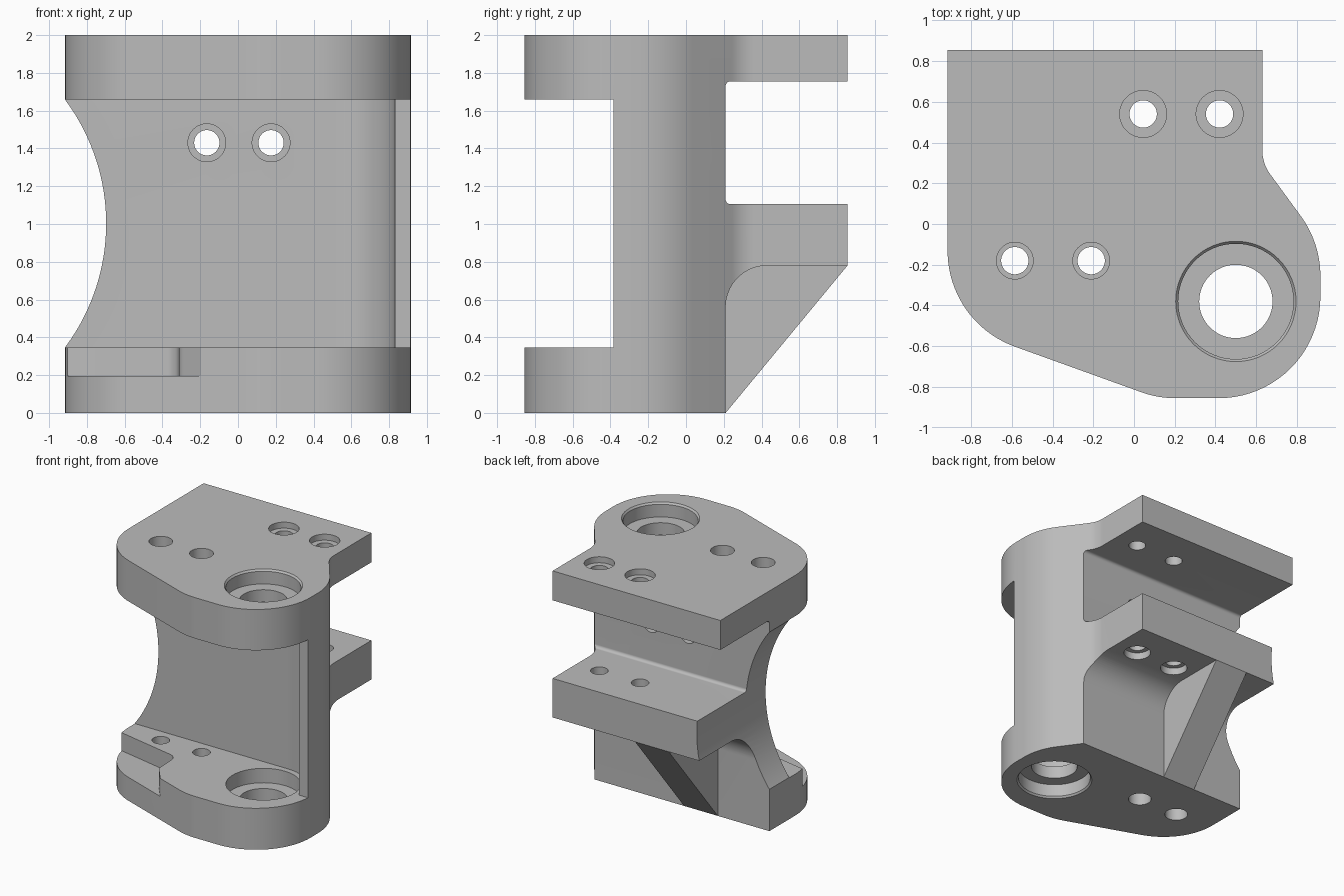
import bpy, bmesh, math
from mathutils import Vector

if "Cube" in bpy.data.objects:
    bpy.data.objects.remove(bpy.data.objects["Cube"], do_unlink=True)

metal = bpy.data.materials.new("plain_grey_metal")
metal.use_nodes = True
GREY = (0.5, 0.5, 0.5, 1)
metal.diffuse_color = GREY
metal.node_tree.nodes["Principled BSDF"].inputs["Base Color"].default_value = GREY


def rounded(points, steps=20):
    """Turn (a, b, radius) corners into a filleted 2D loop."""
    loop = []
    for i, corner in enumerate(points):
        p = Vector(corner[:2])
        radius = corner[2] if len(corner) > 2 else 0
        if not radius:
            loop.append(p)
            continue
        to_prev = (Vector(points[i - 1][:2]) - p).normalized()
        to_next = (Vector(points[(i + 1) % len(points)][:2]) - p).normalized()
        half = to_prev.angle(to_next) / 2
        centre = p + (to_prev + to_next).normalized() * radius / math.sin(half)
        start = p + to_prev * radius / math.tan(half) - centre
        end = p + to_next * radius / math.tan(half) - centre
        sweep = math.pi - 2 * half
        for k in range(steps + 1):
            t = k / steps
            loop.append(centre + (start * math.sin((1 - t) * sweep)
                                  + end * math.sin(t * sweep)) / math.sin(sweep))
    return loop


def place(a, b, c, axis):
    return {"z": (a, b, c), "x": (c, a, b), "y": (a, c, b)}[axis]


def loft(name, lower, upper, lo, hi, axis):
    """Solid between two matching loops at lo and hi along an axis."""
    bm = bmesh.new()
    bottom = [bm.verts.new(place(p[0], p[1], lo, axis)) for p in lower]
    top = [bm.verts.new(place(p[0], p[1], hi, axis)) for p in upper]
    bm.faces.new(bottom)
    bm.faces.new(top)
    n = len(bottom)
    for i in range(n):
        j = (i + 1) % n
        bm.faces.new((bottom[i], bottom[j], top[j], top[i]))
    bmesh.ops.recalc_face_normals(bm, faces=bm.faces[:])
    mesh = bpy.data.meshes.new(name)
    bm.to_mesh(mesh)
    bm.free()
    mesh.materials.append(metal)
    obj = bpy.data.objects.new(name, mesh)
    bpy.context.collection.objects.link(obj)
    return obj


def prism(name, points, lo, hi, axis="z"):
    loop = rounded(points)
    return loft(name, loop, loop, lo, hi, axis)


def circle(a, b, r, n=64):
    return [(a + r * math.cos(2 * math.pi * i / n),
             b + r * math.sin(2 * math.pi * i / n)) for i in range(n)]


# Full-height body from the plan outline
body = prism("bracket_body", [
    (-0.915, 0.855), (-0.915, -0.483, 0.5), (0.118, -0.855, 0.5),
    (0.915, -0.855, 0.5), (0.915, -0.093, 0.5), (0.63, 0.297, 0.2),
    (0.63, 0.855)], 0, 2)


def cut(cutter):
    cutter.hide_render = True
    bpy.context.view_layer.objects.active = body
    mod = body.modifiers.new("cut", "BOOLEAN")
    mod.operation = "DIFFERENCE"
    mod.solver = "EXACT"
    mod.object = cutter
    bpy.ops.object.modifier_apply(modifier=mod.name)
    bpy.data.objects.remove(cutter, do_unlink=True)


def drill(a, b, r, lo, hi, axis="z", r_end=None):
    cut(loft("drill", circle(a, b, r), circle(a, b, r_end or r), lo, hi, axis))


# Front opening between top and base, wrapping round the bore
cut(prism("front_opening", [
    (-1.2, -0.05), (0.83, -0.05, 0.33), (0.83, -0.385), (1.2, -0.385),
    (1.2, -1.2), (-1.2, -1.2)], 0.345, 1.66))

# Rear slot between top plate and rear shelf
cut(prism("rear_slot", [
    (0.21, 1.105, 0.025), (0.21, 1.755, 0.025), (1.2, 1.755), (1.2, 1.105)],
    -1.3, 1.3, "x"))

# Space under the rear shelf, either side of a sloped rib
RIB = (-0.44, -0.13)
for lo, hi in ((-1.3, RIB[0]), (RIB[1], 1.3)):
    cut(prism("under_shelf", [
        (0.21, -0.2), (0.21, 0.78, 0.22), (1.2, 0.78), (1.2, -0.2)],
        lo, hi, "x"))
cut(prism("rib_slope", [
    (0.21, -0.2), (0.21, 0), (0.855, 0.78), (1.2, 0.78), (1.2, -0.2)],
    RIB[0] - 0.05, RIB[1] + 0.05, "x"))

# Concave side waist
cut(loft("waist", circle(-1.794, 1.0025, 1.096, 160),
         circle(-1.794, 1.0025, 1.096, 160), -1.2, 1.2, "y"))

# Shallow step in the base corner
cut(prism("base_step", [
    (-1.1, -0.2), (-0.32, -0.36, 0.08), (-0.31, -0.6, 0.1),
    (-0.15, -0.8), (-0.15, -1.1), (-1.1, -1.1)], 0.195, 0.6))

# Main bore, with bearing seats in both plates and chamfered outer rims
BX, BY = 0.5, -0.38
drill(BX, BY, 0.18, -0.1, 2.1)
for lo, hi in ((-0.1, 0.12), (0.225, 0.4), (1.6, 1.78), (1.88, 2.1)):
    drill(BX, BY, 0.283, lo, hi)
drill(BX, BY, 0.283, 1.985, 2.002, r_end=0.297)
drill(BX, BY, 0.297, -0.002, 0.015, r_end=0.283)

# Front bolt holes, counterbored from the outside of each plate
for x in (-0.585, -0.21):
    drill(x, -0.18, 0.067, -0.1, 2.1)
    drill(x, -0.18, 0.09, -0.1, 0.2)
    drill(x, -0.18, 0.09, 1.8, 2.1)

# Rear bolt holes through top plate and shelf
for x in (0.045, 0.42):
    drill(x, 0.54, 0.067, 0.7, 2.1)
    drill(x, 0.54, 0.115, 1.95, 2.1)
    drill(x, 0.54, 0.105, 0.7, 0.84)

# Cross holes through the upright web
for x in (-0.165, 0.175):
    drill(x, 1.43, 0.067, -0.2, 0.4, "y")
    drill(x, 1.43, 0.1, -0.2, 0.03, "y")

# Smooth curved walls, crisp edges
bpy.ops.object.select_all(action="DESELECT")
body.select_set(True)
bpy.context.view_layer.objects.active = body
bpy.ops.object.shade_smooth_by_angle(angle=math.radians(25))
